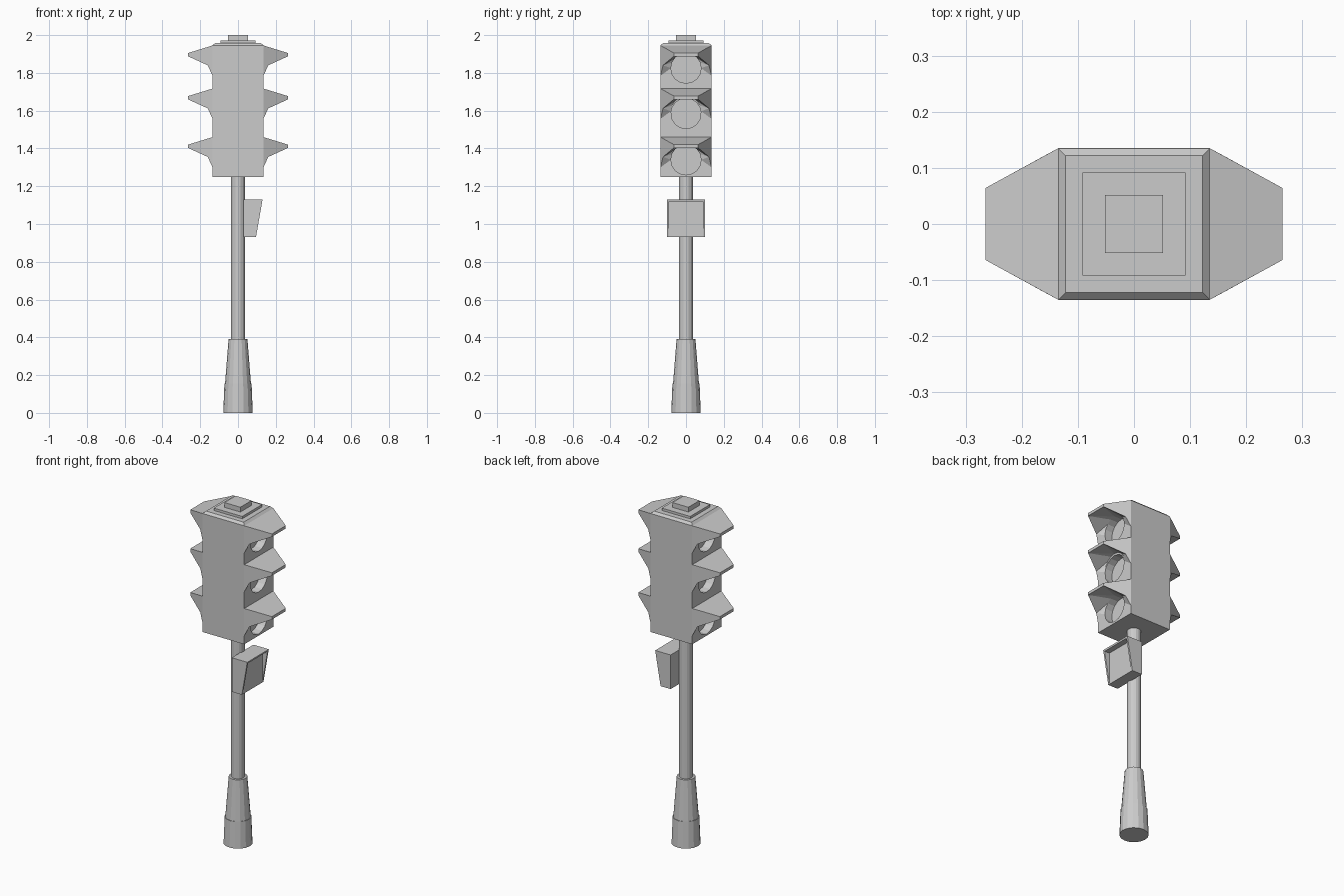
import bpy, bmesh, math
from mathutils import Matrix

if "Cube" in bpy.data.objects:
    bpy.data.objects.remove(bpy.data.objects["Cube"])


def make(name, verts, faces):
    """Object from a few points and faces, normals made consistent."""
    bm = bmesh.new()
    vs = [bm.verts.new(v) for v in verts]
    for f in faces:
        bm.faces.new([vs[i] for i in f])
    bmesh.ops.recalc_face_normals(bm, faces=bm.faces)
    return finish(name, bm)


def finish(name, bm):
    me = bpy.data.meshes.new(name)
    bm.to_mesh(me)
    bm.free()
    ob = bpy.data.objects.new(name, me)
    bpy.context.collection.objects.link(ob)
    return ob


def prism(name, lower, upper):
    """Solid between two matching loops of points."""
    n = len(lower)
    faces = [range(n), range(n, 2 * n)]
    faces += [(i, (i + 1) % n, n + (i + 1) % n, n + i) for i in range(n)]
    return make(name, lower + upper, faces)


def slab(name, z0, z1, a, b):
    """Square block, half width a below and b above."""
    loop = lambda h, z: [(-h, -h, z), (h, -h, z), (h, h, z), (-h, h, z)]
    return prism(name, loop(a, z0), loop(b, z1))


def round_part(name, r0, r1, z0, z1):
    bm = bmesh.new()
    bmesh.ops.create_cone(bm, cap_ends=True, segments=16, radius1=r0, radius2=r1, depth=z1 - z0,
                          matrix=Matrix.Translation((0, 0, (z0 + z1) / 2)))
    return finish(name, bm)


def disc_x(name, x0, x1, z, r):
    """Cylinder lying along x."""
    ring = lambda x: [(x, r * math.cos(math.tau * i / 16), z + r * math.sin(math.tau * i / 16))
                      for i in range(16)]
    return prism(name, ring(x0), ring(x1))


# Post and tapered foot
round_part("pole", 0.037, 0.037, 0.35, 1.26)
round_part("foot_sleeve", 0.078, 0.072, 0.0, 0.155)
round_part("foot_taper", 0.069, 0.05, 0.15, 0.39)

# Signal housing and stepped cap
W, R = 0.135, 0.08
housing = slab("housing", 1.25, 1.945, W, W)
slab("cap_bevel", 1.945, 1.958, W, 0.122)
slab("cap_step", 1.958, 1.972, 0.092, 0.092)
slab("cap_knob", 1.972, 2.0, 0.052, 0.052)


def visor(name, s, top):
    """Tapered hood whose underside fans from its rim to the lens opening."""
    zc = top - 0.12
    half = [(W, W, top - 0.16), (0.16, 0.1215, top - 0.105), (0.265, 0.064, top - 0.057)]
    rim = half + [(x, -y, z) for x, y, z in reversed(half)]
    crown = [(W, W, top), (0.265, 0.064, top - 0.04), (0.265, -0.064, top - 0.04), (W, -W, top)]
    arc = [(W, R * math.cos(a), zc + R * math.sin(a))
           for a in (math.tau * i / 16 for i in range(-1, 10))]
    verts = [(s * x, y, z) for x, y, z in rim + crown + arc]
    faces = [(6, 7, 8, 9), (7, 2, 3, 8), (6, 0, 1, 2, 7), (9, 8, 3, 4, 5)]
    owner = [0, 1, 1, 2, 2, 3, 3, 4, 4, 5]
    for i, o in enumerate(owner):
        faces.append((o, 10 + i, 11 + i))
        if i and owner[i - 1] != o:
            faces.append((owner[i - 1], o, 10 + i))
    make(name, verts, faces)


# Three lamps on each of the two sides
for s, side in ((1, "right"), (-1, "left")):
    for top, level in ((1.945, "upper"), (1.705, "middle"), (1.46, "lower")):
        z = top - 0.12
        cutter = disc_x("lamp_cutter", s * 0.085, s * 0.2, z, R)
        mod = housing.modifiers.new("lamp_recess", 'BOOLEAN')
        mod.operation, mod.solver, mod.object = 'DIFFERENCE', 'EXACT', cutter
        bpy.context.view_layer.objects.active = housing
        bpy.ops.object.modifier_apply(modifier=mod.name)
        bpy.data.objects.remove(cutter)
        disc_x(f"{level}_{side}_lens", s * 0.08, s * 0.088, z, R - 0.001)
        visor(f"{level}_{side}_visor", s, top + (0.012 if level == "middle" else 0))


def side_profile(name, pts, y0, y1):
    """Extrude an x-z outline along y."""
    prism(name, [(x, y0, z) for x, z in pts], [(x, y1, z) for x, z in pts])


# Push button box with flared cheeks and a hood
side_profile("button_box", [(0.03, 0.93), (0.095, 0.93), (0.095, 1.13), (0.03, 1.13)], -0.1, 0.1)
cheek = [(0.095, 0.93), (0.13, 1.13), (0.095, 1.13)]
side_profile("button_cheek_front", cheek, -0.1, -0.09)
side_profile("button_cheek_back", cheek, 0.09, 0.1)
side_profile("button_hood", [(0.095, 1.12), (0.128, 1.12), (0.13, 1.13), (0.095, 1.13)], -0.09, 0.09)
